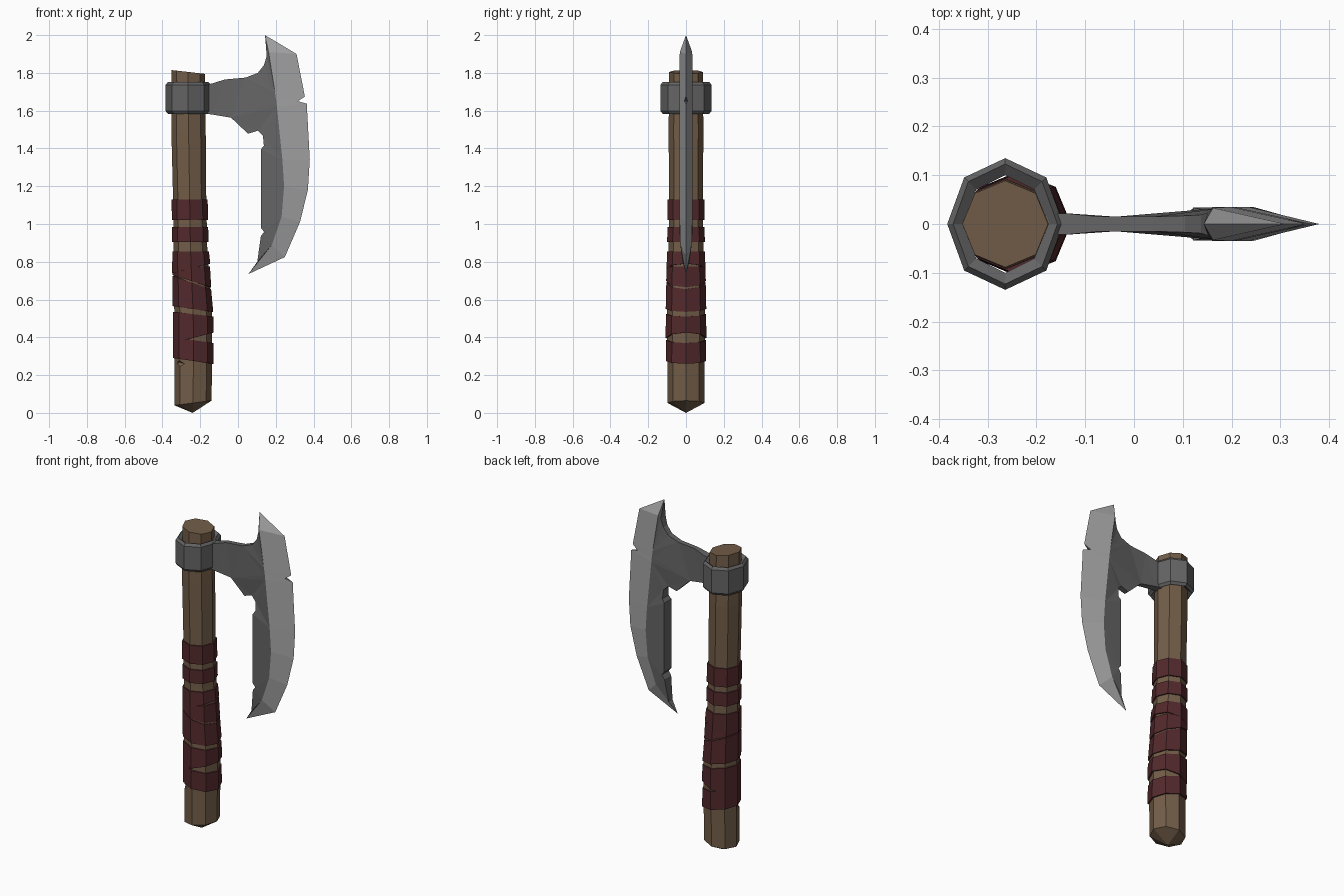
import bpy, bmesh
from math import sin, cos, pi

if "Cube" in bpy.data.objects:
    bpy.data.objects.remove(bpy.data.objects["Cube"])

SIDES = 8


def material(name, rgb):
    m = bpy.data.materials.new(name)
    m.diffuse_color = (*rgb, 1)
    m.use_nodes = True
    m.node_tree.nodes["Principled BSDF"].inputs["Base Color"].default_value = m.diffuse_color
    return m


WOOD = material("wood", (0.17, 0.11, 0.065))
LEATHER = material("leather", (0.085, 0.022, 0.025))
STEEL = material("steel", (0.13, 0.13, 0.13))
BRIGHT = material("bright_steel", (0.38, 0.38, 0.38))


def finish(name, bm, *mats):
    bmesh.ops.recalc_face_normals(bm, faces=bm.faces)
    me = bpy.data.meshes.new(name)
    bm.to_mesh(me)
    bm.free()
    for m in mats:
        me.materials.append(m)
    ob = bpy.data.objects.new(name, me)
    bpy.context.collection.objects.link(ob)
    return ob


def add_ring(bm, cx, rx, ry, z_left, z_right):
    """Octagon ring whose height slopes from its left to its right side."""
    ring = []
    for i in range(SIDES):
        a = 2 * pi * i / SIDES
        z = (z_left + z_right) / 2 + (z_right - z_left) / 2 * cos(a)
        ring.append(bm.verts.new((cx + rx * cos(a), ry * sin(a), z)))
    return ring


def bridge(bm, a, b):
    for i in range(SIDES):
        j = (i + 1) % SIDES
        bm.faces.new((a[i], a[j], b[j], b[i]))


# Handle: bent octagonal shaft (z_left, z_right, centre x, rx, ry)
SHAFT = [(0.04, 0.065, -0.238, 0.098, 0.098), (0.30, 0.30, -0.236, 0.099, 0.099),
         (0.52, 0.52, -0.237, 0.100, 0.100), (0.70, 0.70, -0.245, 0.095, 0.097),
         (0.88, 0.88, -0.252, 0.089, 0.092), (1.14, 1.14, -0.256, 0.088, 0.090),
         (1.50, 1.50, -0.262, 0.091, 0.092), (1.815, 1.795, -0.264, 0.088, 0.089)]
bm = bmesh.new()
rings = [add_ring(bm, cx, rx, ry, zl, zr) for zl, zr, cx, rx, ry in SHAFT]
for a, b in zip(rings, rings[1:]):
    bridge(bm, a, b)
bm.faces.new(rings[-1])
tip = bm.verts.new((-0.24, 0, 0))
for i in range(SIDES):
    bm.faces.new((rings[0][i], tip, rings[0][(i + 1) % SIDES]))
handle = finish("handle", bm, WOOD)

# Gouge in the front left of the handle
bpy.ops.mesh.primitive_cube_add(size=0.07, location=(-0.335, -0.09, 0.255), rotation=(0.2, 0.6, 0.7))
cutter = bpy.context.object
cutter.name = "gouge_cutter"
cutter.data.materials.append(WOOD)
cutter.hide_render = True
cutter.display_type = 'WIRE'
cut = handle.modifiers.new("gouge", 'BOOLEAN')
cut.operation = 'DIFFERENCE'
cut.object = cutter


def shaft_at(z):
    for a, b in zip(SHAFT, SHAFT[1:]):
        if z <= b[1]:
            t = (z - a[1]) / (b[1] - a[1])
            return [p + (q - p) * t for p, q in zip(a[2:], b[2:])]


# Leather wraps (low left, low right, high left, high right)
WRAPS = [(1.02, 1.02, 1.13, 1.13), (0.905, 0.905, 0.985, 0.985),
         (0.74, 0.79, 0.855, 0.855), (0.73, 0.665, 0.77, 0.775),
         (0.565, 0.535, 0.725, 0.655), (0.37, 0.425, 0.535, 0.51),
         (0.29, 0.26, 0.40, 0.37)]
for n, (ll, lr, hl, hr) in enumerate(WRAPS):
    bm = bmesh.new()
    loop = []
    for zl, zr, off in ((ll, lr, -0.004), (ll, lr, 0.008), (hl, hr, 0.007), (hl, hr, -0.004)):
        cx, rx, ry = shaft_at((zl + zr) / 2)
        loop.append(add_ring(bm, cx, rx + off, ry + off, zl, zr))
    for k in range(4):
        bridge(bm, loop[k], loop[(k + 1) % 4])
    finish(f"wrap_{n + 1}", bm, LEATHER)

# Collar: chamfered octagonal band
bm = bmesh.new()
loop = [add_ring(bm, -0.264, 0.119 - d, 0.135 - d, z, z) for d, z in
        ((0.035, 1.60), (0.012, 1.583), (0, 1.598), (0, 1.737), (0.012, 1.752), (0.035, 1.735))]
for k in range(6):
    bridge(bm, loop[k], loop[(k + 1) % 6])
finish("collar", bm, STEEL)

# Axe head: points are (x, z, half thickness)
TOP, BOTTOM = (0.143, 2.0, 0), (0.055, 0.735, 0)
NECK = [(0.152, 1.89, 0.024), (0.137, 1.84, 0.019), (0.105, 1.80, 0.017), (0.04, 1.775, 0.015),
        (-0.07, 1.765, 0.015), (-0.14, 1.743, 0.022), (-0.18, 1.74, 0.022),
        (-0.18, 1.585, 0.022), (-0.14, 1.58, 0.022), (-0.037, 1.563, 0.015),
        (0.053, 1.478, 0.015), (0.105, 1.494, 0.018), (0.132, 1.468, 0.024), (0.137, 1.415, 0.03)]
BACK = [(0.121, 1.394, 0.034), (0.121, 0.98, 0.034), (0.138, 0.958, 0.034),
        (0.121, 0.935, 0.032), (0.102, 0.80, 0.018)]
BEVEL = [(0.162, 1.91, 0.033), (0.197, 1.69, 0.035), (0.203, 1.65, 0.035), (0.206, 1.62, 0.035),
         (0.235, 1.34, 0.035), (0.244, 1.20, 0.035), (0.231, 1.04, 0.034), (0.18, 0.89, 0.03)]
EDGE = [(0.31, 1.90, 0), (0.354, 1.675, 0), (0.317, 1.65, 0.009), (0.364, 1.637, 0),
        (0.38, 1.34, 0), (0.37, 1.18, 0), (0.328, 1.01, 0), (0.248, 0.825, 0)]
bm = bmesh.new()
verts = {}


def vert(p, side):
    key = (p, side if p[2] else 0)
    if key not in verts:
        verts[key] = bm.verts.new((p[0], side * p[2], p[1]))
    return verts[key]


bevel, edge = [TOP] + BEVEL + [BOTTOM], [TOP] + EDGE + [BOTTOM]
for side in (-1, 1):
    # body panels: neck above, narrow beard below
    for panel in ([TOP] + NECK + BEVEL[4::-1], NECK[-1:] + BACK + [BOTTOM] + BEVEL[:3:-1]):
        bm.faces.new([vert(p, side) for p in panel])
    # ground cutting bevel
    for i in range(len(edge) - 1):
        quad = [vert(p, side) for p in (bevel[i], edge[i], edge[i + 1], bevel[i + 1])]
        bm.faces.new(list(dict.fromkeys(quad))).material_index = 1
# rim joining both sides
outline = [TOP] + NECK + BACK + [BOTTOM] + EDGE[::-1]
for p, q in zip(outline, outline[1:] + outline[:1]):
    rim = list(dict.fromkeys((vert(p, -1), vert(q, -1), vert(q, 1), vert(p, 1))))
    if len(rim) > 2:
        bm.faces.new(rim)
bmesh.ops.recalc_face_normals(bm, faces=bm.faces)
bmesh.ops.triangulate(bm, faces=[f for f in bm.faces if len(f.verts) > 4])
finish("axe_head", bm, STEEL, BRIGHT)
